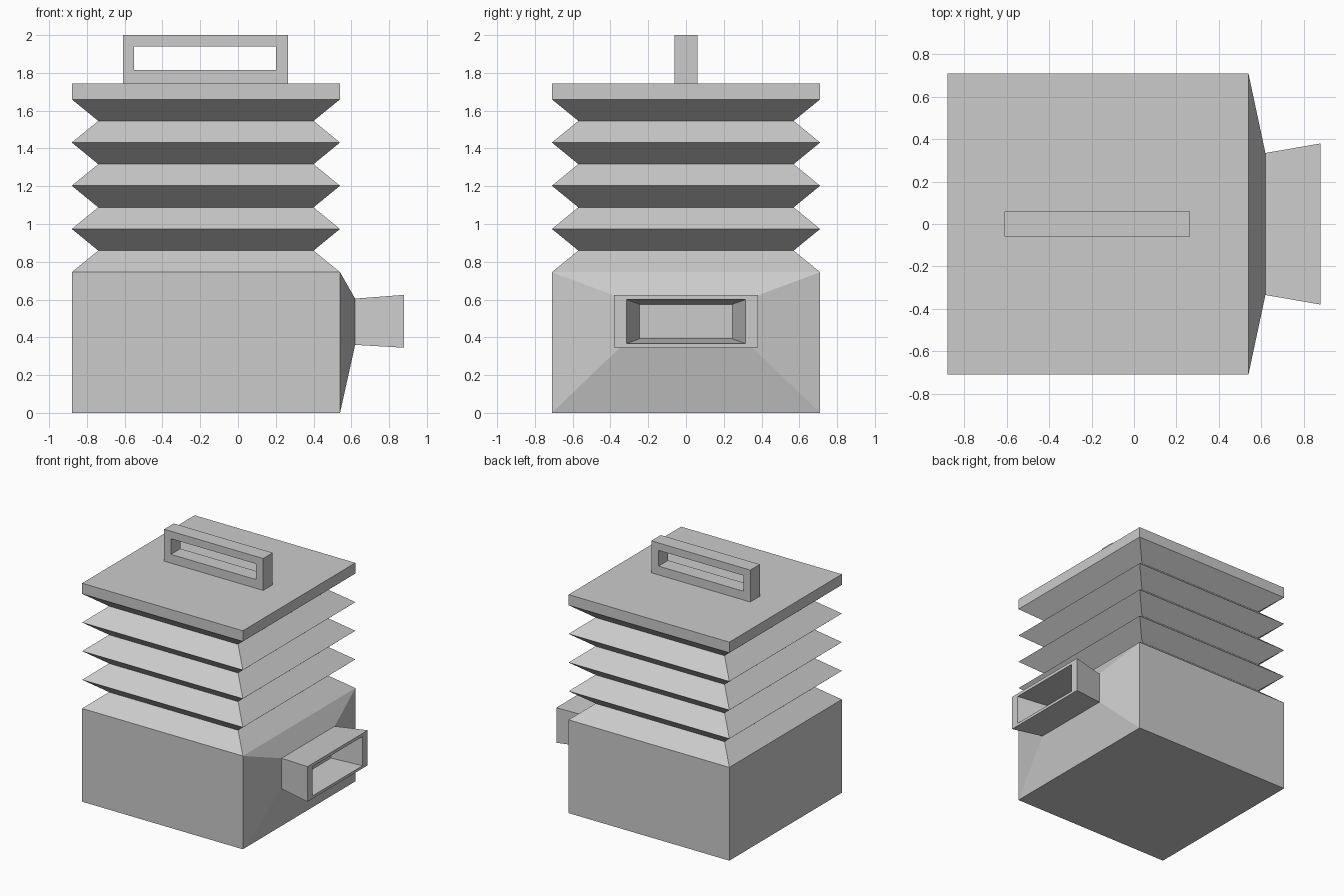
import bpy, bmesh

if "Cube" in bpy.data.objects:
    bpy.data.objects.remove(bpy.data.objects["Cube"])


def rect_z(x0, x1, y, z):
    return [(x0, -y, z), (x1, -y, z), (x1, y, z), (x0, y, z)]


def rect_x(x, y, z0, z1):
    return [(x, -y, z0), (x, y, z0), (x, y, z1), (x, -y, z1)]


def rect_y(y, x0, x1, z0, z1):
    return [(x0, y, z0), (x1, y, z0), (x1, y, z1), (x0, y, z1)]


def loft(name, rings, start=False, end=False, closed=False, skip=()):
    """Skin four-cornered rings; skip lists (ring, side) faces left open."""
    bm = bmesh.new()
    vs = [[bm.verts.new(p) for p in r] for r in rings]
    n = len(vs)
    for i in range(n if closed else n - 1):
        a, b = vs[i], vs[(i + 1) % n]
        for k in range(4):
            if (i, k) not in skip:
                j = (k + 1) % 4
                bm.faces.new((a[k], a[j], b[j], b[k]))
    if start:
        bm.faces.new(vs[0][::-1])
    if end:
        bm.faces.new(vs[-1])
    if closed:
        bmesh.ops.recalc_face_normals(bm, faces=bm.faces)
    me = bpy.data.meshes.new(name)
    bm.to_mesh(me)
    bm.free()
    ob = bpy.data.objects.new(name, me)
    bpy.context.collection.objects.link(ob)
    return ob


X0, X1, Y = -0.88, 0.54, 0.71
BODY_TOP, LID_BOTTOM, LID_TOP = 0.745, 1.66, 1.745
FOLD = 0.14

# Box body, right side left open for the nozzle
loft("body", [rect_z(X0, X1, Y, 0), rect_z(X0, X1, Y, BODY_TOP)],
     start=True, skip={(0, 1)})

# Accordion bellows: alternating wide and narrow rings
rings = []
for i in range(9):
    d = FOLD if i % 2 else 0
    z = BODY_TOP + (LID_BOTTOM - BODY_TOP) * i / 8
    rings.append(rect_z(X0 + d, X1 - d, Y - d, z))
loft("bellows", rings)

# Flat lid
loft("lid", [rect_z(X0, X1, Y, LID_BOTTOM), rect_z(X0, X1, Y, LID_TOP)], end=True)

# Nozzle: funnel from the body side, flared mouth, tapered recess
loft("nozzle", [
    rect_x(X1, Y, 0, BODY_TOP),
    rect_x(0.62, 0.335, 0.36, 0.605),
    rect_x(0.88, 0.38, 0.345, 0.625),
    rect_x(0.88, 0.315, 0.367, 0.60),
    rect_x(0.65, 0.245, 0.393, 0.575),
], end=True)

# Rectangular carrying handle with a through opening
H = 0.06
outer, inner = (-0.61, 0.265, LID_TOP, 2.0), (-0.55, 0.20, 1.815, 1.94)
loft("handle", [rect_y(-H, *outer), rect_y(H, *outer),
                rect_y(H, *inner), rect_y(-H, *inner)], closed=True)
